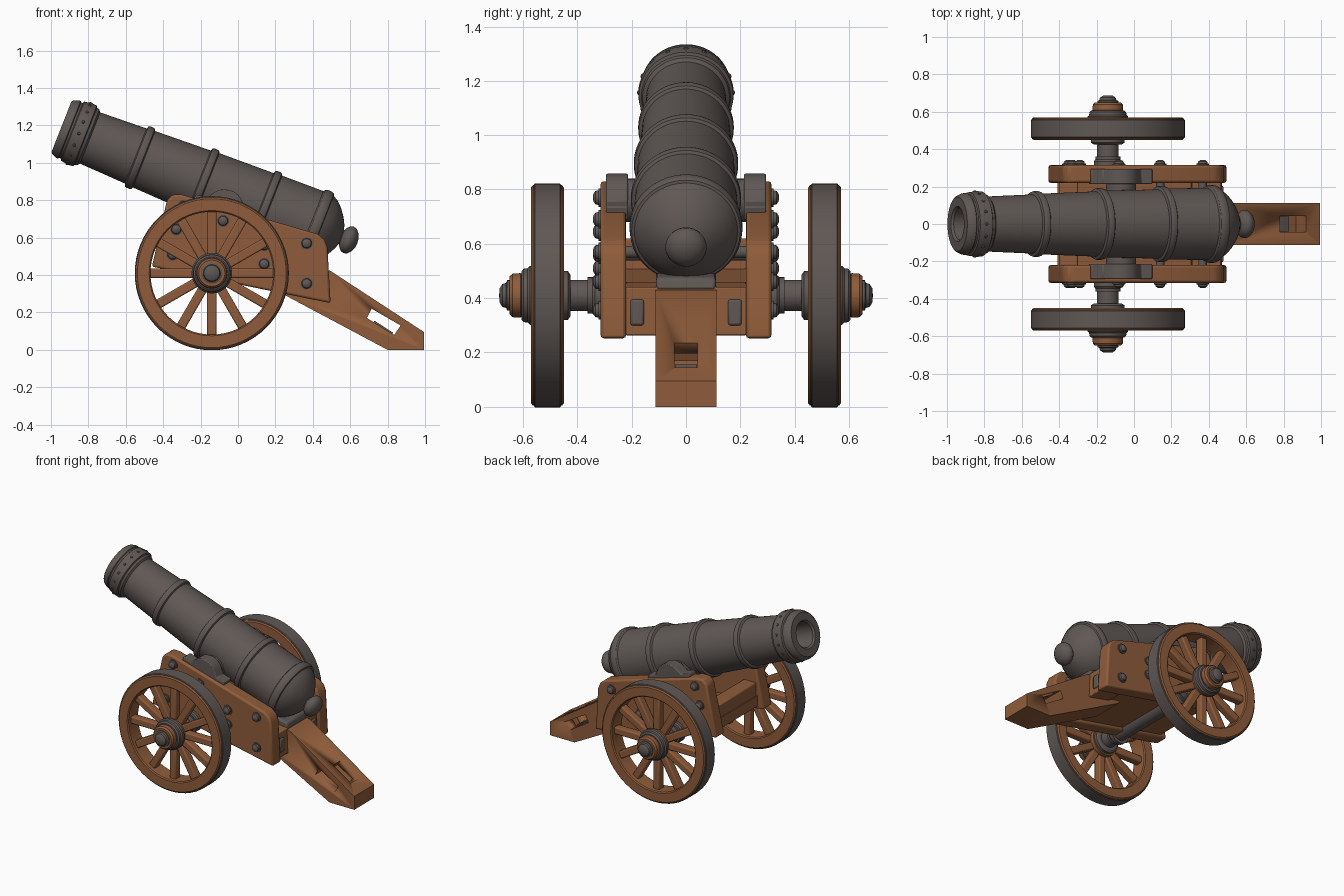
import bpy, bmesh, math
from mathutils import Vector, Matrix

if "Cube" in bpy.data.objects:
    bpy.data.objects.remove(bpy.data.objects["Cube"])


def material(name, rgb):
    m = bpy.data.materials.new(name)
    m.diffuse_color = (*rgb, 1)
    m.use_nodes = True
    m.node_tree.nodes["Principled BSDF"].inputs["Base Color"].default_value = m.diffuse_color
    return m


IRON = material("dark iron", (0.115, 0.097, 0.090))
WOOD = material("brown wood", (0.275, 0.108, 0.043))


def finish(name, bm, mat, bevel=0.0):
    bmesh.ops.remove_doubles(bm, verts=bm.verts, dist=1e-5)
    bmesh.ops.recalc_face_normals(bm, faces=bm.faces)
    me = bpy.data.meshes.new(name)
    bm.to_mesh(me)
    bm.free()
    me.materials.append(mat)
    for p in me.polygons:
        p.use_smooth = True
    me.set_sharp_from_angle(angle=math.radians(32))
    ob = bpy.data.objects.new(name, me)
    bpy.context.collection.objects.link(ob)
    if bevel:
        mod = ob.modifiers.new("soft edges", 'BEVEL')
        mod.width, mod.segments, mod.limit_method = bevel, 2, 'ANGLE'
    return ob


def add_lathe(bm, profile, origin, direction, n=48):
    """Spin (distance, radius) points around an axis."""
    rot = Vector(direction).to_track_quat('Z', 'Y').to_matrix().to_4x4()
    mat = Matrix.Translation(origin) @ rot
    rings = []
    for t, r in profile:
        if r == 0:
            rings.append([bm.verts.new(mat @ Vector((0, 0, t)))] * n)
        else:
            rings.append([bm.verts.new(mat @ Vector((r * math.cos(2 * math.pi * i / n),
                          r * math.sin(2 * math.pi * i / n), t))) for i in range(n)])
    for a, b in zip(rings, rings[1:]):
        for i in range(n):
            j = (i + 1) % n
            quad = list(dict.fromkeys((a[i], a[j], b[j], b[i])))
            if len(quad) > 2:
                bm.faces.new(quad)


def lathe(name, profile, origin, direction, mat, n=48):
    bm = bmesh.new()
    add_lathe(bm, profile, origin, direction, n)
    return finish(name, bm, mat)


def prism(name, pts, y0, y1, mat, bevel=0.0):
    """Extrude an (x, z) outline across y."""
    bm = bmesh.new()
    a = [bm.verts.new((x, y0, z)) for x, z in pts]
    b = [bm.verts.new((x, y1, z)) for x, z in pts]
    bm.faces.new(a)
    bm.faces.new(b[::-1])
    for i in range(len(pts)):
        j = (i + 1) % len(pts)
        bm.faces.new((a[i], a[j], b[j], b[i]))
    return finish(name, bm, mat, bevel)


def box(x0, x1, z0, z1):
    return [(x0, z0), (x1, z0), (x1, z1), (x0, z1)]


# Barrel, with muzzle collar, reinforcing rings, breech dome and knob
TILT = math.radians(21.5)
AXIS = Vector((math.cos(TILT), 0, -math.sin(TILT)))
UP = Vector((math.sin(TILT), 0, math.cos(TILT)))
MUZZLE = Vector((-0.944, 0, 1.193))


def ring(t, r):
    return [(t - .024, r - .018), (t - .018, r - .003), (t - .008, r),
            (t + .008, r), (t + .018, r - .003), (t + .024, r - .014)]


barrel = [(.28, 0), (.28, .085), (.012, .085), (0, .095), (0, .145), (.008, .154), (.03, .164),
          (.045, .166), (.05, .160), (.06, .160), (.065, .170), (.11, .176), (.135, .174),
          (.14, .164), (.155, .160), (.165, .147)]
barrel += ring(.451, .176) + ring(.814, .192) + ring(1.17, .203)
barrel += [(1.43, .193), (1.437, .203), (1.45, .208), (1.475, .207), (1.487, .200), (1.49, .190),
           (1.52, .173), (1.55, .144), (1.58, .104), (1.60, .066), (1.608, .04), (1.612, .042),
           (1.62, .058), (1.635, .072), (1.652, .076), (1.67, .070), (1.688, .05), (1.698, .025), (1.70, 0)]
lathe("barrel", barrel, MUZZLE, AXIS, IRON, 64)

# Rivets around the muzzle collar
DOME = [(0, 1), (.4, .95), (.75, .65), (.9, 0)]
bm = bmesh.new()
for k in range(16):
    out = UP * math.cos(k * math.pi / 8) + Vector((0, 1, 0)) * math.sin(k * math.pi / 8)
    add_lathe(bm, [(t * .008, r * .009) for t, r in DOME], MUZZLE + AXIS * .1 + out * .173, out, 8)
finish("muzzle_rivets", bm, IRON)

# Carriage cheeks, trunnions, cap straps and bolts
CHEEK = [(-.46, .445), (.495, .25), (.478, .55), (.462, .59), (.425, .62),
         (-.30, .83), (-.35, .83), (-.38, .80)]
BOLTS = [(-.33, .645), (-.35, .51), (-.08, .69), (.14, .56), (.14, .46), (.367, .57), (.367, .355), (-.29, .77)]
slope = math.atan2(-.21, .725)


def strap_outline():
    pts = [(-.17, -.03), (-.17, .022), (-.105, .022)]
    pts += [(-.095 * math.cos(a * math.pi / 12), .01 + .085 * math.sin(a * math.pi / 12)) for a in range(2, 11)]
    pts += [(.105, .022), (.17, .022), (.17, -.03)]
    c, s = math.cos(slope), math.sin(slope)
    return [(-.07 + x * c - z * s, .763 + x * s + z * c) for x, z in pts]


for s, side in ((-1, "right"), (1, "left")):
    prism(side + "_cheek", CHEEK, s * .22, s * .315, WOOD, .012)
    prism(side + "_trunnion_strap", strap_outline(), s * .213, s * .295, IRON, .006)
    lathe(side + "_trunnion", [(0, 0), (0, .08), (.28, .08), (.28, 0)], (-.07, 0, .76), (0, s, 0), IRON, 32)
    bm = bmesh.new()
    for x, z in BOLTS:
        add_lathe(bm, [(0, .034), (.008, .034), (.009, .027), (.02, .024), (.027, .014), (.029, 0)],
                  (x, s * .314, z), (0, s, 0), 16)
    finish(side + "_cheek_bolts", bm, IRON)
    prism(side + "_rear_plate", box(.44, .478, .30, .395), s * .155, s * .205, IRON, .008)

# Cross members between the cheeks
prism("floor_board", [(-.41, .455), (.45, .28), (.45, .36), (-.41, .53)], -.225, .225, WOOD)
prism("front_transom", box(-.40, -.30, .48, .62), -.225, .225, WOOD, .008)
prism("rear_transom", [(.30, .30), (.472, .262), (.465, .44), (.31, .46)], -.225, .225, WOOD, .006)
prism("breech_rest", [(.33, .43), (.47, .43), (.46, .475), (.34, .50)], -.11, .11, IRON, .012)
for x, z in ((.14, .56), (.367, .57)):
    lathe("cross_rod", [(0, 0), (0, .022), (.46, .022), (.46, 0)], (x, -.23, z), (0, 1, 0), IRON, 16)

# Trail with a side slot and a top slot
trail = prism("trail", [(.22, .31), (.265, .285), (.80, 0), (.995, 0), (.995, .095), (.495, .422),
                        (.43, .44), (.22, .44)], -.112, .112, WOOD)
cutters = [prism("side_slot", [(.715, .22), (.87, .13), (.835, .08), (.69, .17)], -.2, .2, WOOD),
           prism("top_slot", [(.81, .28), (.95, .19), (.865, .06), (.725, .151)], -.042, .042, WOOD)]
for c in cutters:
    c.hide_render = True
    mod = trail.modifiers.new(c.name, 'BOOLEAN')
    mod.operation, mod.solver, mod.object = 'DIFFERENCE', 'EXACT', c
bpy.context.view_layer.update()
cut = bpy.data.meshes.new_from_object(trail.evaluated_get(bpy.context.evaluated_depsgraph_get()))
trail.modifiers.clear()
trail.data = cut
for c in cutters:
    bpy.data.objects.remove(c)
prism("trail_slot_plate", [(.725, .149), (.825, .085), (.83, .091), (.73, .156)], -.04, .04, IRON)

# Axle
lathe("axle", [(0, 0), (0, .057), (.92, .057), (.92, 0)], (-.14, -.46, .41), (0, 1, 0), IRON, 32)

# Wheels: rim, tyre, spokes and hub
for s, side in ((-1, "right"), (1, "left")):
    def turn(part, prof, mat, n=48):
        lathe(side + "_" + part, prof, (-.14, 0, .41), (0, s, 0), mat, n)

    turn("wheel_rim", [(.45, .335), (.45, .398), (.457, .406), (.563, .406), (.57, .398), (.57, .335),
                       (.563, .328), (.457, .328), (.45, .335)], WOOD, 64)
    turn("tyre", [(.46, .40), (.46, .408), (.464, .412), (.556, .412), (.56, .408), (.56, .40)], IRON, 64)
    turn("hub", [(.455, 0), (.455, .10), (.565, .10), (.565, 0)], WOOD)
    turn("hub_flange", [(.555, 0), (.555, .108), (.575, .108), (.583, .10), (.598, .098), (.606, .088),
                        (.606, 0)], IRON)
    turn("hub_ring", [(.60, 0), (.60, .076), (.61, .082), (.638, .080), (.65, .070), (.65, 0)], WOOD)
    turn("hub_cap", [(.64, 0), (.64, .056), (.658, .056), (.662, .046), (.676, .042), (.686, .026),
                     (.688, 0)], IRON, 32)
    turn("inner_flange", [(.425, 0), (.425, .075), (.435, .09), (.46, .09), (.46, 0)], IRON)
    turn("axle_collar", [(.31, 0), (.31, .075), (.335, .075), (.345, .067), (.362, .067), (.362, 0)], IRON, 32)
    bm = bmesh.new()
    for k in range(12):
        m = (Matrix.Translation((-.14, s * .51, .41)) @ Matrix.Rotation(k * math.pi / 6, 4, 'Y')
             @ Matrix.Translation((0, 0, .21)) @ Matrix.Diagonal((.05, .055, .27, 1)))
        bmesh.ops.create_cube(bm, size=1, matrix=m)
    finish(side + "_spokes", bm, WOOD, .008)
